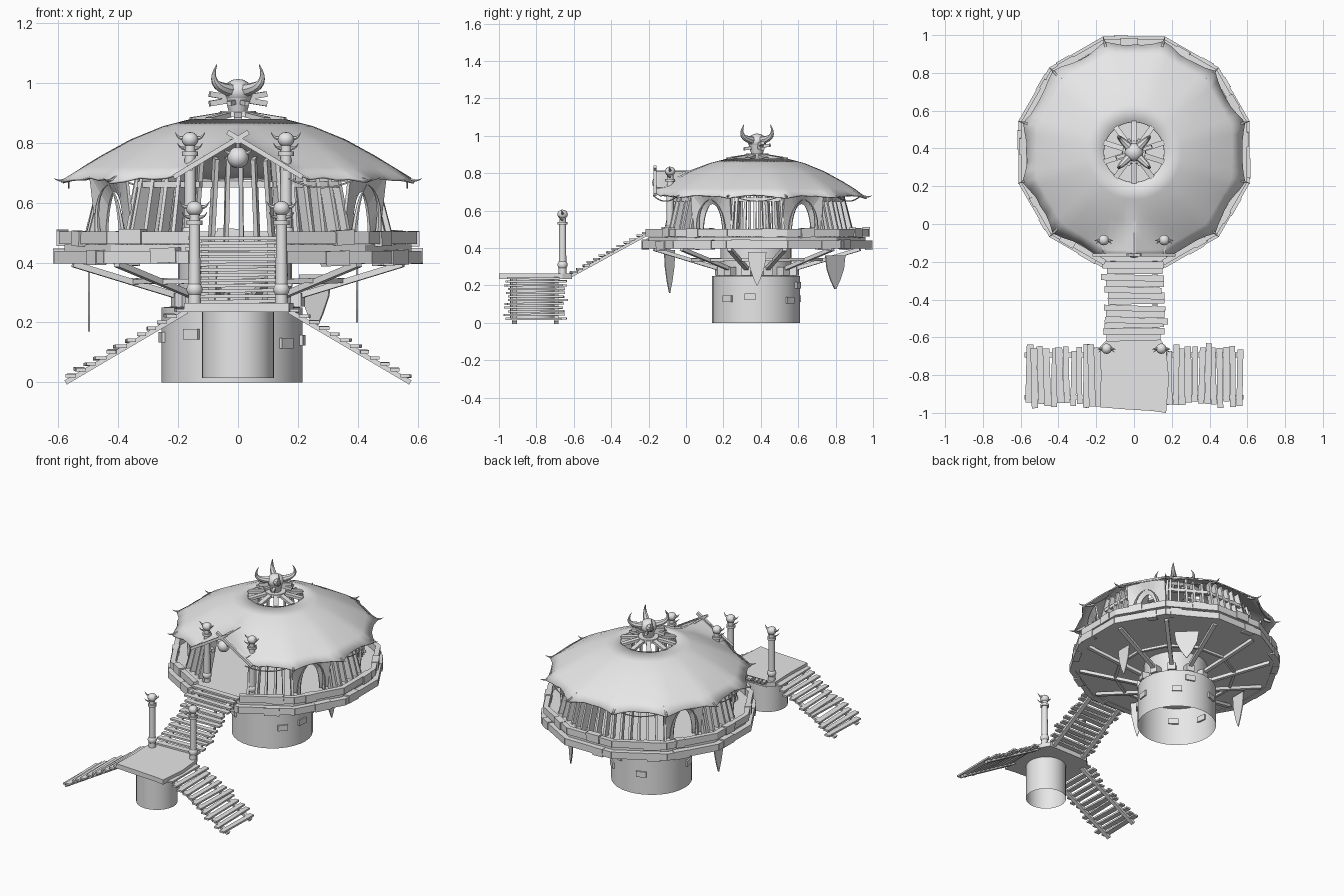
import bpy, bmesh, math, random
from math import sin, cos, pi, radians
from mathutils import Vector, Matrix

random.seed(4)
if "Cube" in bpy.data.objects:
    bpy.data.objects.remove(bpy.data.objects["Cube"])

grey = bpy.data.materials.new("pale_grey")
grey.use_nodes = True
grey.diffuse_color = (0.8, 0.8, 0.8, 1)
grey.node_tree.nodes["Principled BSDF"].inputs["Base Color"].default_value = (0.8, 0.8, 0.8, 1)

HUT_Y = 0.38
jit = lambda a: random.uniform(-a, a)


def finish(name, bm, smooth=False):
    bmesh.ops.recalc_face_normals(bm, faces=bm.faces)
    me = bpy.data.meshes.new(name)
    bm.to_mesh(me)
    bm.free()
    me.materials.append(grey)
    ob = bpy.data.objects.new(name, me)
    bpy.context.scene.collection.objects.link(ob)
    if smooth:
        bpy.ops.object.select_all(action='DESELECT')
        ob.select_set(True)
        bpy.context.view_layer.objects.active = ob
        bpy.ops.object.shade_smooth_by_angle(angle=radians(35))
    return ob


def polar(angle, r, z, s=0.0):
    """Point around the hut axis, shifted sideways by s."""
    return Vector((r * cos(angle) - s * sin(angle), HUT_Y + r * sin(angle) + s * cos(angle), z))


def box(bm, centre, size, rot=Matrix()):
    bmesh.ops.create_cube(bm, size=1, matrix=Matrix.Translation(centre) @ rot @ Matrix.Diagonal((*size, 1)))


def beam(bm, a, b, w, h):
    d = Vector(b) - Vector(a)
    box(bm, (Vector(a) + Vector(b)) / 2, (d.length, w, h), d.to_track_quat('X', 'Z').to_matrix().to_4x4())


def drum(bm, x, y, z0, z1, r0, r1, n=32, turn=0.0, caps=True):
    m = Matrix.Translation((x, y, (z0 + z1) / 2)) @ Matrix.Rotation(turn, 4, 'Z')
    bmesh.ops.create_cone(bm, cap_ends=caps, segments=n, radius1=r0, radius2=r1, depth=z1 - z0, matrix=m)


def ball(bm, c, r, squash=1.0):
    bmesh.ops.create_uvsphere(bm, u_segments=12, v_segments=8, radius=r,
                              matrix=Matrix.Translation(c) @ Matrix.Diagonal((1, 1, squash, 1)))


def tusk(bm, a, b, c, r, n=6, steps=6):
    """Tapered horn along a bent curve through three controls."""
    a, b, c = Vector(a), Vector(b), Vector(c)
    side = (b - a).cross(c - a).normalized()
    rings = []
    for i in range(steps + 1):
        t = i / steps
        p = a * (1 - t) ** 2 + b * 2 * t * (1 - t) + c * t * t
        tan = ((b - a) * (1 - t) + (c - b) * t).normalized()
        up, rad = tan.cross(side), r * (1 - 0.93 * t)
        rings.append([bm.verts.new(p + rad * (side * cos(2 * pi * k / n) + up * sin(2 * pi * k / n))) for k in range(n)])
    for p, q in zip(rings, rings[1:]):
        for k in range(n):
            bm.faces.new((p[k], p[(k + 1) % n], q[(k + 1) % n], q[k]))
    bm.faces.new(rings[0])
    bm.faces.new(rings[-1])


# Hollow pedestals, open underneath
bm = bmesh.new()
drum(bm, -0.02, 0.375, 0.0, 0.25, 0.235, 0.235, caps=False)
drum(bm, -0.02, 0.375, 0.25, 0.254, 0.235, 0.19)
drum(bm, -0.01, 0.375, 0.25, 0.42, 0.19, 0.19, caps=False)
drum(bm, 0, -0.82, 0.015, 0.24, 0.12, 0.12, caps=False)
finish("pedestals", bm, True)
bm = bmesh.new()
for ang, z in ((-125, .16), (-40, .13), (-8, .14), (50, .12), (70, .2), (110, .13), (190, .15)):
    a = radians(ang)
    box(bm, polar(a, 0.233, z) - Vector((.02, .005, 0)), (.02, .06, .035), Matrix.Rotation(a, 4, 'Z'))
finish("pedestal_stones", bm)

# Front landing
bm = bmesh.new()
outline = [(-.18, -.97), (-.06, -.98), (.1, -.99), (.17, -1), (.185, -.82), (.17, -.66), (.14, -.61), (-.14, -.61), (-.18, -.65), (-.175, -.8)]
face = bm.faces.new([bm.verts.new((x, y, .235)) for x, y in outline])
top = bmesh.ops.extrude_face_region(bm, geom=[face])["geom"]
bmesh.ops.translate(bm, vec=(0, 0, .03), verts=[v for v in top if isinstance(v, bmesh.types.BMVert)])
finish("landing", bm)


# Plank stairs
def stairs(name, start, end, across, width, count, tread):
    bm = bmesh.new()
    start, end, across = Vector(start), Vector(end), Vector(across)
    for s in (-.36, .36):
        off = across * width * s
        beam(bm, start + off - Vector((0, 0, .012)), end + off - Vector((0, 0, .012)), .025, .016)
    for i in range(count):
        p = start.lerp(end, (i + .5) / count) + across * jit(.012)
        half = across * (width / 2 + jit(.012))
        beam(bm, p - half, p + half + Vector((jit(.01), jit(.01), jit(.004))), tread + jit(.004), .011)
    finish(name, bm)


for sx, side in ((1, "left"), (-1, "right")):
    stairs(side + "_stairs", (sx * .17, -.805, .25), (sx * .575, -.805, .012), (0, 1, 0), .31, 12, .033)
stairs("bridge_stairs", (0, -.62, .26), (0, -.2, .49), (1, 0, 0), .31, 13, .034)

# Twelve-sided deck with edge planks
bm = bmesh.new()
drum(bm, 0, HUT_Y, .4, .46, .6, .6, 12, pi / 12)
for k in range(12):
    a = k * pi / 6
    rot = Matrix.Rotation(a, 4, 'Z')
    box(bm, polar(a, .595, .418), (.035, .325, .042), rot)
    if k != 9:
        box(bm, polar(a, .583, .482), (.03, .318, .042), rot)
    for z, r in ((.418, .597), (.482, .585)):
        if k != 9 or z < .45:
            box(bm, polar(a, r, z + jit(.006), jit(.1)), (.04, .08 + jit(.03), .05),
                rot @ Matrix.Rotation(jit(.06), 4, 'X'))
finish("deck", bm)

# Struts under the deck
bm = bmesh.new()
for k in range(12):
    a = k * pi / 6 + pi / 12
    beam(bm, polar(a, .18, .28), polar(a, .57, .395), .024, .02)
    beam(bm, polar(a, .36, .335), polar(a + pi / 6, .36, .34), .016, .016)
    box(bm, polar(a, .2, .275), (.05, .05, .045), Matrix.Rotation(a, 4, 'Z'))
finish("deck_struts", bm)

# Hanging hide banners
bm = bmesh.new()
for x, y, turn, w, z0, z1 in ((.26, .8, -45, .15, .36, .18), (-.5, .38, 90, .1, .39, .17),
                              (.4, .38, 90, .1, .38, .2), (-.1, -.09, -45, .08, .39, .16)):
    d = Vector((cos(radians(turn)), sin(radians(turn)), 0)) * w / 2
    c = Vector((x, y, 0))
    rows = [(1, z0), (.85, z0 * .6 + z1 * .4), (.45, z0 * .25 + z1 * .75), (.05, z1)]
    vs = [(bm.verts.new(c - d * s + Vector((0, 0, z))), bm.verts.new(c + d * s + Vector((0, 0, z)))) for s, z in rows]
    for p, q in zip(vs, vs[1:]):
        bm.faces.new((p[0], p[1], q[1], q[0]))
finish("hide_banners", bm).modifiers.new("thick", 'SOLIDIFY').thickness = .006

# Leaning wall slats, with arched windows and a front doorway
WINDOWS = (1, 5, 7, 11)
bm = bmesh.new()
win = bmesh.new()
tus = bmesh.new()
for k in range(12):
    a = k * pi / 6
    if k == 9:
        continue
    for s in ((-.125, .125) if k in WINDOWS else (-.115, -.065, -.012, .04, .09)):
        w = .03 if k in WINDOWS else .045 + jit(.006)
        beam(bm, polar(a, .495 + jit(.006), .45, s), polar(a, .425, .74 + jit(.01), s * .85 + jit(.006)), .014, w)
    if k not in WINDOWS:
        beam(bm, polar(a, .455, .66, -.12), polar(a, .455, .66, .12), .02, .02)
        continue
    # hide panel around the arch, flaring outward at the top
    strip = []
    for i in range(17):
        t = pi * i / 16
        so = .12 * max(-1, min(1, 1.5 * cos(t)))
        zo = .47 + .23 * min(1, 1.5 * sin(t))
        strip.append((win.verts.new(polar(a, .475, .47 + .165 * sin(t), .06 * cos(t))),
                      win.verts.new(polar(a, .475 + .045 * sin(t), zo, so))))
    for p, q in zip(strip, strip[1:]):
        win.faces.new((p[0], p[1], q[1], q[0]))
    for s in (-1, 1):
        tusk(tus, polar(a, .49, .47, .08 * s), polar(a, .51, .62, .09 * s), polar(a, .5, .66, .005 * s), .012)
finish("wall_slats", bm)
finish("window_hoods", win).modifiers.new("thick", 'SOLIDIFY').thickness = .01
finish("window_tusks", tus, True)

# Domed hide roof with pulled corners, a ragged rim and a raised porch at the front
profile = [(.16, .878), (.25, .855), (.36, .81), (.46, .755), (.52, .718), (.568, .684)]
N = 72
bm = bmesh.new()
rows = []
for j, (r, z) in enumerate(profile):
    row = []
    for i in range(N):
        a = 2 * pi * i / N
        off = (a + pi / 12) % (pi / 6) - pi / 12
        blend = j / (len(profile) - 1)
        rim = blend == 1
        p = polar(a, r * (1 - blend + blend / cos(off)) + (.35 * off * off + jit(.006) if rim else 0),
                  z - (.2 * off * off + jit(.004) if rim else 0))
        if p.y < HUT_Y and abs(p.x) < .23:
            p.z = max(p.z, .815 - abs(p.x) * .58)
            p.y = max(p.y, -.165)
        row.append(bm.verts.new(p))
    rows.append(row)
for p, q in zip(rows, rows[1:]):
    for i in range(N):
        bm.faces.new((p[i], p[(i + 1) % N], q[(i + 1) % N], q[i]))
roof = finish("roof", bm, True)
mod = roof.modifiers.new("thick", 'SOLIDIFY')
mod.thickness, mod.offset = .008, -1

# Horns along the roof edge
bm = bmesh.new()
for k in range(12):
    if k in (8, 9):
        continue
    a = k * pi / 6 + pi / 12
    tusk(bm, polar(a, .54, .7), polar(a, .6, .66), polar(a, .635, .68), .013)
finish("roof_horns", bm, True)

# Smoke hole spokes and hub
bm = bmesh.new()
for k in range(10):
    a = 2 * pi * (k + .5) / 10
    beam(bm, polar(a, .03, .897), polar(a, .165, .876), .028, .016)
drum(bm, 0, HUT_Y, .885, .905, .065, .06, 16)
finish("roof_spokes", bm)

# Horned skull finial with crossed bones
bm = bmesh.new()
ball(bm, (0, HUT_Y, .97), .05, .85)
drum(bm, 0, HUT_Y, .9, .965, .03, .047, 12)
for k in range(4):
    a = pi / 4 + k * pi / 2
    tusk(bm, polar(a, .03, .975), polar(a, .15, .985), polar(a, .1, 1.06), .023, 8, 8)
finish("finial_skull", bm, True)
bm = bmesh.new()
for sx in (-1, 1):
    beam(bm, (-.095 * sx, HUT_Y - .03 * sx, .962), (.095 * sx, HUT_Y + .03 * sx, .93), .018, .018)
    beam(bm, (.03 * sx, HUT_Y - .07, .93), (-.03 * sx, HUT_Y + .07, .95), .016, .016)
finish("finial_bones", bm)

# Skull-topped posts at the landing and the porch
bm = bmesh.new()
for x, y, z0, z1 in ((.145, -.66, .26, .6), (.16, -.085, .45, .83)):
    for sx in (-1, 1):
        c = Vector((sx * x, y, 0))
        drum(bm, c.x, y, z0, z1 - .02, .021, .017, 12)
        drum(bm, c.x, y, z1 - .075, z1 - .06, .026, .026, 12)
        ball(bm, c + Vector((0, 0, z0 + .05)), .027)
        ball(bm, c + Vector((0, 0, z1 - .02)), .028, .9)
        for d in (-1, 1):
            tusk(bm, c + Vector((d * .02, 0, z1 - .015)), c + Vector((d * .04, 0, z1 - .018)),
                 c + Vector((d * .05, -.005, z1 + .005)), .009)
            tusk(bm, c + Vector((d * .015, 0, z1 - .05)), c + Vector((d * .035, -.01, z1 - .05)),
                 c + Vector((d * .042, -.02, z1 - .03)), .007)
finish("skull_posts", bm, True)

# Porch gable poles and hanging ball
bm = bmesh.new()
for sx in (-1, 1):
    beam(bm, (sx * .215, -.165, .685), (-sx * .035, -.165, .835), .016, .016)
    beam(bm, (sx * .16, -.16, .715), (sx * .16, .05, .725), .016, .016)
beam(bm, (0, -.17, .805), (0, .1, .805), .016, .016)
finish("porch_poles", bm)
bm = bmesh.new()
ball(bm, (0, -.145, .75), .036)
drum(bm, 0, -.145, .78, .81, .008, .008, 8)
for sx in (-1, 1):
    tusk(bm, (sx * .025, -.15, .765), (sx * .045, -.155, .765), (sx * .045, -.16, .785), .009)
finish("porch_ball", bm, True)

# Rope loops below the roof edge
bm = bmesh.new()
for k in (0, 2, 4, 6, 10):
    a = k * pi / 6
    pts = [polar(a, .565, .68 - .03 * (1 - (i / 4 - 1) ** 2), .13 * (i / 4 - 1)) for i in range(9)]
    for p, q in zip(pts, pts[1:]):
        beam(bm, p, q, .005, .005)
finish("edge_ropes", bm)
